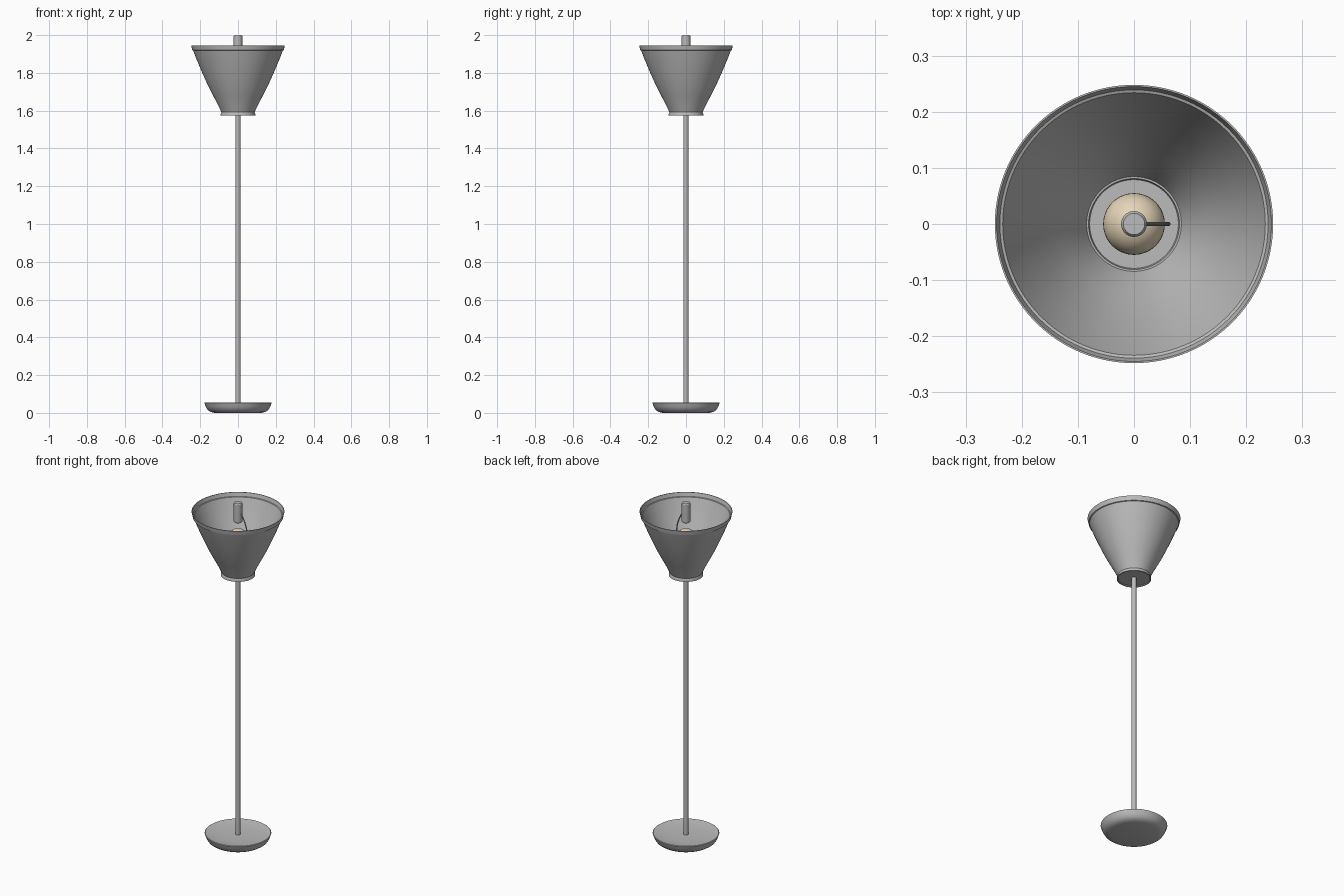
import bpy, bmesh, math
from mathutils import Vector

cube = bpy.data.objects.get("Cube")
if cube:
    bpy.data.objects.remove(cube, do_unlink=True)


def material(name, rgb):
    m = bpy.data.materials.new(name)
    m.use_nodes = True
    m.diffuse_color = (*rgb, 1)
    m.node_tree.nodes["Principled BSDF"].inputs["Base Color"].default_value = (*rgb, 1)
    return m


METAL = material("grey metal", (0.5, 0.5, 0.5))
GLASS = material("cream glass", (0.78, 0.66, 0.48))


def smooth(obj, mat):
    obj.data.materials.append(mat)
    bpy.ops.object.select_all(action="DESELECT")
    obj.select_set(True)
    bpy.context.view_layer.objects.active = obj
    bpy.ops.object.shade_smooth_by_angle(angle=math.radians(32))


def lathe(name, profile, mat, steps=64, closed=False):
    """Turn an (r, z) profile around the z axis."""
    bm = bmesh.new()
    verts = [bm.verts.new((r, 0, z)) for r, z in profile]
    pairs = list(zip(verts, verts[1:]))
    if closed:
        pairs.append((verts[-1], verts[0]))
    edges = [bm.edges.new(p) for p in pairs]
    bmesh.ops.spin(bm, geom=verts + edges, cent=(0, 0, 0), axis=(0, 0, 1),
                   angle=math.tau, steps=steps)
    bmesh.ops.remove_doubles(bm, verts=bm.verts[:], dist=0.0001)
    bmesh.ops.recalc_face_normals(bm, faces=bm.faces[:])
    mesh = bpy.data.meshes.new(name)
    bm.to_mesh(mesh)
    bm.free()
    obj = bpy.data.objects.new(name, mesh)
    bpy.context.collection.objects.link(obj)
    smooth(obj, mat)
    return obj


# Shallow dished foot
lathe("base", [(0, 0), (0.125, 0), (0.145, 0.005), (0.16, 0.015), (0.17, 0.031),
               (0.178, 0.053), (0.175, 0.055), (0.15, 0.05), (0.1, 0.046),
               (0.05, 0.044), (0, 0.044)], METAL)

# Upright pole
lathe("pole", [(0, 0.04), (0.013, 0.04), (0.013, 1.6), (0, 1.6)], METAL, 32)

# Thin curved shade, with a flared lip and a small ledge under it
outer = [(0.087, 1.59), (0.108, 1.635), (0.133, 1.682), (0.157, 1.729),
         (0.179, 1.777), (0.2, 1.825), (0.22, 1.873), (0.237, 1.918)]
lip = [(0.242, 1.92), (0.248, 1.946), (0.245, 1.946), (0.239, 1.924), (0.234, 1.922)]
inner = [(r - 0.004, z + 0.001) for r, z in reversed(outer[:-1])]
lathe("shade", outer + lip + inner, METAL, 96, closed=True)

# Collar and floor that close the shade's lower end
lathe("shade_collar", [(0, 1.579), (0.084, 1.579), (0.086, 1.574), (0.092, 1.574),
                       (0.092, 1.581), (0.087, 1.594), (0.081, 1.594),
                       (0.079, 1.586), (0, 1.586)], METAL, 96)

# Socket and bulb
lathe("bulb_socket", [(0, 1.58), (0.026, 1.58), (0.026, 1.69), (0.023, 1.695),
                      (0, 1.695)], METAL, 32)
neck = [(0, 1.685), (0.021, 1.685), (0.024, 1.71), (0.034, 1.742)]
globe = [(0.055 * math.cos(a), 1.787 + 0.055 * math.sin(a))
         for a in (math.radians(-30 + 10 * i) for i in range(13))]
lathe("bulb", neck + globe, GLASS, 48)

# Finial held above the bulb
lathe("finial", [(0, 1.885), (0.02, 1.885), (0.023, 1.888), (0.023, 1.994),
                 (0.019, 2.0), (0, 2.0)], METAL, 32)

# Bent wire arm from the socket, around the bulb, up to the finial
curve = bpy.data.curves.new("support_arm", "CURVE")
curve.dimensions = "3D"
curve.bevel_depth = 0.0035
curve.bevel_resolution = 3
curve.use_fill_caps = True
path = [(0.015, 1.64), (0.05, 1.67), (0.059, 1.74), (0.059, 1.84), (0.045, 1.89),
        (0.018, 1.945)]
spline = curve.splines.new("BEZIER")
spline.bezier_points.add(len(path) - 1)
for point, (x, z) in zip(spline.bezier_points, path):
    point.co = Vector((x, 0, z))
    point.handle_left_type = point.handle_right_type = "AUTO"
arm = bpy.data.objects.new("support_arm", curve)
bpy.context.collection.objects.link(arm)
bpy.ops.object.select_all(action="DESELECT")
arm.select_set(True)
bpy.context.view_layer.objects.active = arm
bpy.ops.object.convert(target="MESH")
smooth(bpy.context.view_layer.objects.active, METAL)
